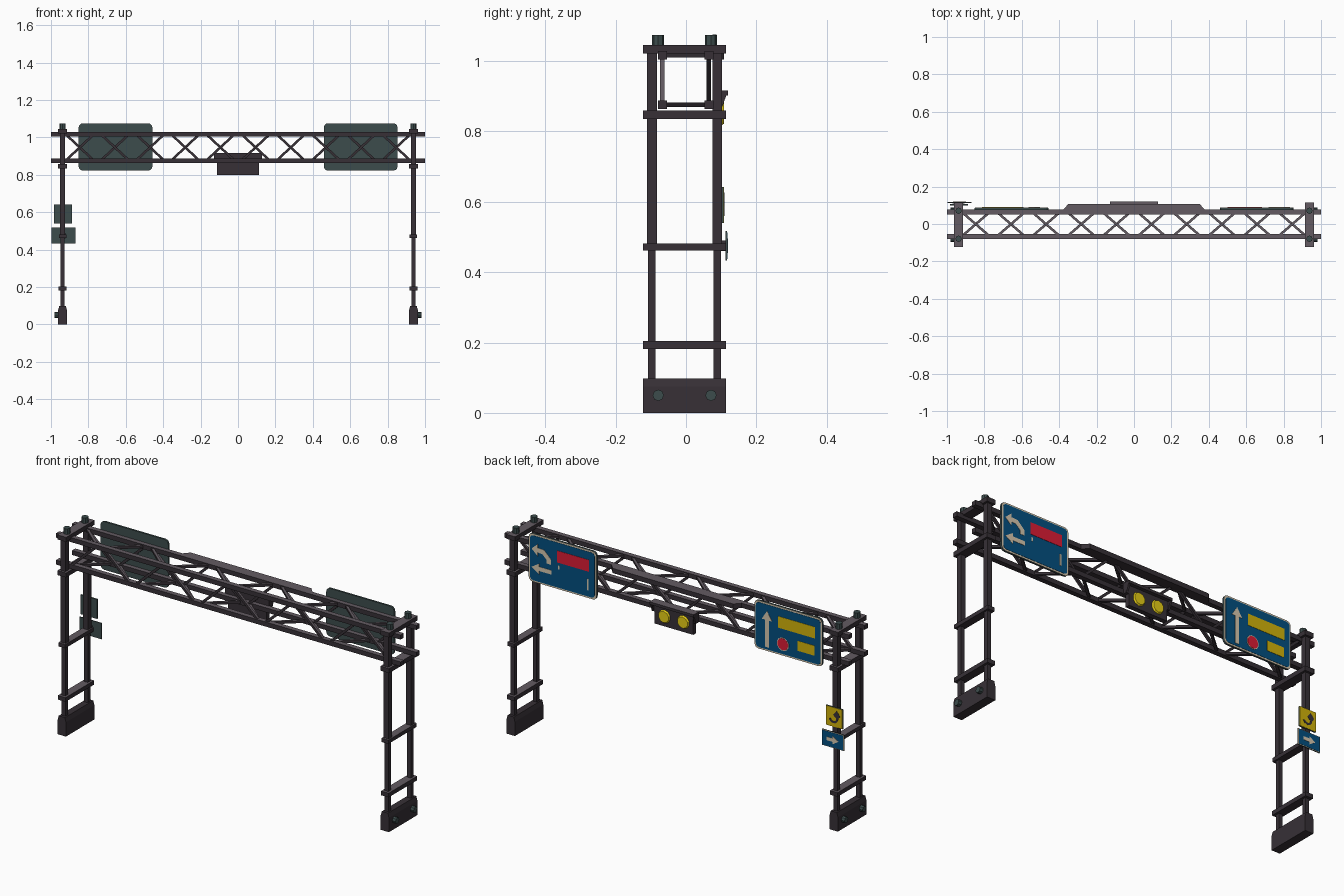
import bpy, bmesh, math
from mathutils import Vector, Matrix

if "Cube" in bpy.data.objects:
    bpy.data.objects.remove(bpy.data.objects["Cube"])


def mat(name, rgb):
    m = bpy.data.materials.new(name)
    m.diffuse_color = (*rgb, 1)
    m.use_nodes = True
    m.node_tree.nodes["Principled BSDF"].inputs["Base Color"].default_value = m.diffuse_color
    return m


STEEL = mat("dark_steel", (0.038, 0.030, 0.037))
PALE = mat("weathered_steel", (0.125, 0.104, 0.122))
TEAL = mat("grey_teal", (0.046, 0.073, 0.073))
BLUE = mat("sign_blue", (0.001, 0.078, 0.215))
CREAM = mat("cream", (0.68, 0.58, 0.43))
YELLOW = mat("sign_yellow", (0.65, 0.45, 0.003))
RED = mat("sign_red", (0.72, 0.012, 0.035))
LAMP = mat("lamp_yellow", (0.80, 0.62, 0.008))
YC = -0.004  # centre line of the frame in y


def finish(name, bm, m, pale_top=False):
    """Make the object; pale_top gives upward faces the weathered colour."""
    bmesh.ops.recalc_face_normals(bm, faces=bm.faces[:])
    bm.normal_update()
    if pale_top:
        for f in bm.faces:
            f.material_index = int(f.normal.z > .6)
    me = bpy.data.meshes.new(name)
    bm.to_mesh(me)
    bm.free()
    me.materials.append(m)
    if pale_top:
        me.materials.append(PALE)
    ob = bpy.data.objects.new(name, me)
    bpy.context.collection.objects.link(ob)
    return ob


def add_box(bm, x0, x1, y0, y1, z0, z1):
    mtx = Matrix.Translation(((x0 + x1) / 2, (y0 + y1) / 2, (z0 + z1) / 2)) \
        @ Matrix.Diagonal((x1 - x0, y1 - y0, z1 - z0, 1))
    bmesh.ops.create_cube(bm, size=1, matrix=mtx)


def add_bar(bm, a, b, t):
    a, b = Vector(a), Vector(b)
    d = b - a
    mtx = Matrix.Translation((a + b) / 2) @ d.to_track_quat('Z', 'Y').to_matrix().to_4x4() \
        @ Matrix.Diagonal((t, t, d.length, 1))
    bmesh.ops.create_cube(bm, size=1, matrix=mtx)


def add_prism(bm, base, offset):
    """Extrude a closed outline of 3D points along offset."""
    f = bm.faces.new([bm.verts.new(p) for p in base])
    r = bmesh.ops.extrude_face_region(bm, geom=[f], use_keep_orig=True)
    vs = [v for v in r["geom"] if isinstance(v, bmesh.types.BMVert)]
    bmesh.ops.translate(bm, verts=vs, vec=offset)


def rect(u, v, w, h, r=0.0):
    """Rectangle outline, with rounded corners if r is given."""
    if not r:
        return [(u - w/2, v - h/2), (u + w/2, v - h/2), (u + w/2, v + h/2), (u - w/2, v + h/2)]
    pts = []
    for k, (sx, sy) in enumerate(((1, 1), (-1, 1), (-1, -1), (1, -1))):
        for j in range(4):
            a = math.radians(90 * k + 30 * j)
            pts.append((u + sx * (w/2 - r) + r * math.cos(a), v + sy * (h/2 - r) + r * math.sin(a)))
    return pts


def ngon(u, v, r, n=12):
    return [(u + r * math.cos(math.tau * (i + .5) / n), v + r * math.sin(math.tau * (i + .5) / n)) for i in range(n)]


def arrow(u, v, length, stem, head, deg):
    """Straight arrow outline centred on (u, v)."""
    l, s, h = length / 2, stem / 2, head / 2
    p = [(-l, -s), (l - head * .8, -s), (l - head * .8, -h), (l, 0), (l - head * .8, h), (l - head * .8, s), (-l, s)]
    c, k = math.cos(math.radians(deg)), math.sin(math.radians(deg))
    return [(u + a * c - b * k, v + a * k + b * c) for a, b in p]


def plate(name, outline, cx, cz, y0, y1, m):
    """Plate facing +y; u runs to the right as seen from behind (-x)."""
    bm = bmesh.new()
    add_prism(bm, [(cx - u, y0, cz + v) for u, v in outline], (0, y1 - y0, 0))
    return finish(name, bm, m)


# Two portal legs
for side, label in ((-1, "left"), (1, "right")):
    cx = 0.938 * side
    bm = bmesh.new()
    prof = [(-.024, 0), (.024, 0), (.024, .075), (.018, .098), (-.018, .098), (-.024, .075)]
    add_prism(bm, [(cx + x, YC - .118, z) for x, z in prof], (0, .236, 0))
    finish(label + "_footing", bm, STEEL)

    bm = bmesh.new()
    for s in (-1, 1):
        y = YC + s * .093
        add_box(bm, cx - .011, cx + .011, y - .011, y + .011, .09, .47)
        add_box(bm, cx - .014, cx + .014, y - .014, y + .014, .47, 1.03)
    finish(label + "_posts", bm, STEEL)

    bm = bmesh.new()
    for z, w, h in ((.193, .022, .022), (.472, .02, .02), (.847, .025, .024), (1.034, .025, .024)):
        add_box(bm, cx - w, cx + w, YC - .118, YC + .118, z - h/2, z + h/2)
    finish(label + "_crossbars", bm, STEEL, True)

    bm = bmesh.new()
    for s in (-1, 1):
        y = YC + s * .075
        bmesh.ops.create_cone(bm, cap_ends=True, segments=8, radius1=.017, radius2=.017, depth=.034,
                              matrix=Matrix.Translation((cx, y, 1.058)))
        bmesh.ops.create_cone(bm, cap_ends=True, segments=8, radius1=.016, radius2=.016, depth=.024,
                              matrix=Matrix.Translation((cx + side * .031, y, .05)) @ Matrix.Rotation(math.pi/2, 4, 'Y'))
    finish(label + "_caps_and_bolts", bm, TEAL)

# Truss chords
YS, ZS = (-.067, .065), (.876, 1.017)
bm = bmesh.new()
for y in YS:
    for z in ZS:
        add_box(bm, -1, 1, y - .013, y + .013, z - .012, z + .012)
finish("truss_chords", bm, STEEL, True)

# Zigzag lattice: opposite sides run in opposite phase
bm = bmesh.new()
for i in range(10):
    x0, x1 = -.922 + .188 * i, -.770 + .188 * i
    for k in (0, 1):
        a, b = (i + k) % 2, (i + k + 1) % 2
        add_bar(bm, (x0, YS[k], ZS[a]), (x1, YS[k], ZS[b]), .013)
        add_bar(bm, (x0, YS[a], ZS[k]), (x1, YS[b], ZS[k]), .013)
finish("truss_lattice", bm, STEEL, True)

# Tapered rail behind the top chord
bm = bmesh.new()
add_prism(bm, [(-.385, .07, 1.004), (.385, .07, 1.004), (.35, .108, 1.004), (-.35, .108, 1.004)], (0, 0, .025))
finish("rear_rail", bm, STEEL, True)

# Warning lamp box with hood
bm = bmesh.new()
add_box(bm, -.112, .112, .075, .100, .80, .905)
add_box(bm, -.128, .128, .075, .098, .862, .905)
add_box(bm, -.128, .128, .075, .119, .903, .917)
for s in (-1, 1):
    add_prism(bm, [(s * .118, .09, .915), (s * .118, .119, .915), (s * .118, .10, .862)], (s * .01, 0, 0))
finish("lamp_housing", bm, STEEL, True)
for s in (-1, 1):
    bm = bmesh.new()
    bmesh.ops.create_cone(bm, cap_ends=True, segments=10, radius1=.036, radius2=.030, depth=.010,
                          matrix=Matrix.Translation((s * .055, .103, .852)) @ Matrix.Rotation(-math.pi/2, 4, 'X'))
    finish("warning_lamp", bm, LAMP)

# Two large direction signs
CZ = .949
for cx, label in ((.656, "right"), (-.655, "left")):
    plate(label + "_sign_back", rect(0, 0, .394, .253, .022), cx, CZ, .076, .086, TEAL)
    plate(label + "_sign_border", rect(0, 0, .392, .251, .022), cx, CZ, .085, .0872, CREAM)
    plate(label + "_sign_face", rect(0, 0, .376, .235, .018), cx, CZ, .087, .0885, BLUE)

Y0, Y1 = .088, .090
bend = [(-.178, .048), (-.142, .08), (-.142, .06), (-.105, .058), (-.066, .02), (-.066, -.008),
        (-.09, -.008), (-.09, .01), (-.115, .034), (-.142, .036), (-.142, .016)]
for name, shape, cx, m in (
        ("turn_arrow", bend, .656, CREAM),
        ("side_arrow", arrow(-.12, -.048, .116, .022, .056, 180), .656, CREAM),
        ("red_panel", rect(.063, .045, .185, .062), .656, RED),
        ("marking_bar_low", rect(.148, -.055, .01, .06), .656, CREAM),
        ("marking_bar_short", rect(-.02, -.01, .008, .02), .656, CREAM),
        ("up_arrow", arrow(-.122, -.01, .19, .022, .06, 90), -.655, CREAM),
        ("yellow_panel_wide", rect(.05, .045, .215, .06), -.655, YELLOW),
        ("yellow_panel_small", rect(.105, -.05, .098, .052), -.655, YELLOW),
        ("round_mark_ring", ngon(-.03, -.065, .035), -.655, CREAM)):
    plate(name, shape, cx, CZ, Y0, Y1, m)
plate("round_mark", ngon(-.03, -.065, .031), -.655, CZ, Y1, Y1 + .001, RED)

# Small yellow sign with curved arrow
cx, cz = -.935, .591
plate("yellow_sign_back", rect(0, 0, .096, .102), cx, cz, .099, .107, TEAL)
plate("yellow_sign_face", rect(0, 0, .095, .101), cx, cz, .1065, .1082, YELLOW)
arc = [math.radians(200 + 32 * i) for i in range(6)]
hook = [(-.003 + .028 * math.cos(a), -.004 + .028 * math.sin(a)) for a in arc] \
    + [(.036, .012), (.016, .036), (-.004, .012)] \
    + [(-.003 + .017 * math.cos(a), -.004 + .017 * math.sin(a)) for a in reversed(arc)]
plate("curved_arrow", hook, cx, cz, .1075, .1095, STEEL)

# Small blue sign with right arrow
cx, cz = -.934, .475
bm = bmesh.new()
add_box(bm, cx - .012, cx + .012, .10, .114, cz - .015, cz + .015)
finish("blue_sign_bracket", bm, STEEL)
plate("blue_sign_back", rect(0, 0, .128, .084), cx, cz, .112, .1165, TEAL)
plate("blue_sign_border", rect(0, 0, .126, .082), cx, cz, .116, .1172, CREAM)
plate("blue_sign_face", rect(0, 0, .120, .076), cx, cz, .117, .1185, BLUE)
plate("right_arrow", arrow(0, 0, .07, .018, .042, 0), cx, cz, .118, .1198, CREAM)
